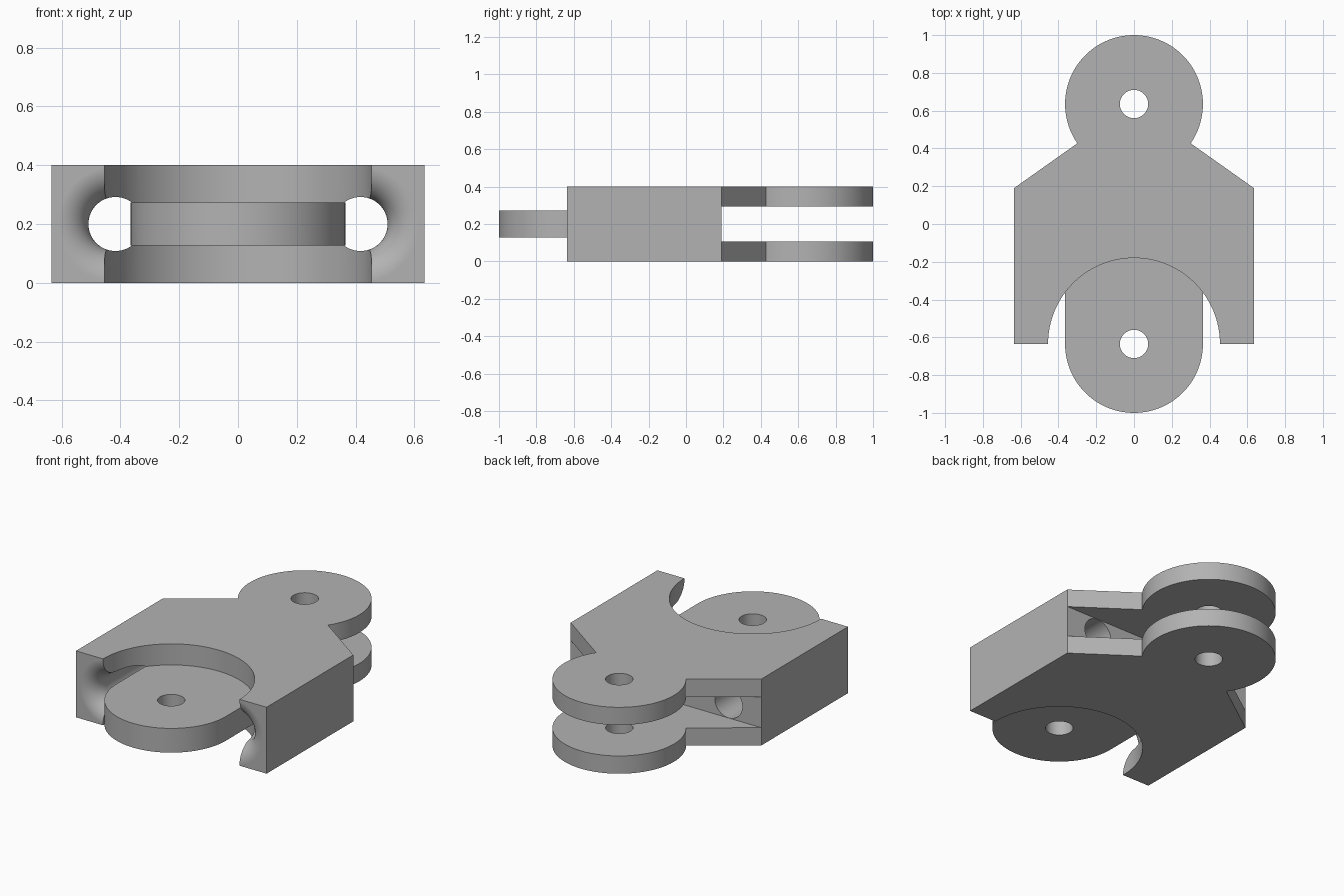
import bpy
import bmesh
from math import sin, cos, pi, radians, asin, acos

cube = bpy.data.objects.get("Cube")
if cube:
    bpy.data.objects.remove(cube, do_unlink=True)

HEIGHT = 0.4
MID = HEIGHT / 2
HALF_W = 0.635      # half width, also distance from centre to each pivot
LUG_R = 0.365
CUT_R = 0.455
PIN_R = 0.075
TUNNEL_X, TUNNEL_R, FLARE = 0.417, 0.092, 0.105
SHOULDER = 0.19

grey = bpy.data.materials.new("matte grey")
grey.use_nodes = True
grey.diffuse_color = (0.45, 0.45, 0.45, 1)
grey.node_tree.nodes["Principled BSDF"].inputs["Base Color"].default_value = (0.45, 0.45, 0.45, 1)


def arc(cy, r, start, end, n):
    """Points on an arc centred at (0, cy)."""
    return [(r * cos(start + (end - start) * i / n),
             cy + r * sin(start + (end - start) * i / n)) for i in range(n + 1)]


def finish(name, bm):
    bmesh.ops.recalc_face_normals(bm, faces=bm.faces)
    mesh = bpy.data.meshes.new(name)
    bm.to_mesh(mesh)
    bm.free()
    mesh.materials.append(grey)
    obj = bpy.data.objects.new(name, mesh)
    bpy.context.collection.objects.link(obj)
    return obj


def prism(name, outline, z0, z1):
    """Extrude a flat outline from z0 to z1."""
    bm = bmesh.new()
    face = bm.faces.new([bm.verts.new((x, y, z0)) for x, y in outline])
    side = bmesh.ops.extrude_face_region(bm, geom=[face])["geom"]
    verts = [v for v in side if isinstance(v, bmesh.types.BMVert)]
    bmesh.ops.translate(bm, verts=verts, vec=(0, 0, z1 - z0))
    return finish(name, bm)


def round_cutter(name, cy, r, n=96):
    return prism(name, arc(cy, r, 0, 2 * pi, n)[:-1], -0.1, HEIGHT + 0.1)


def flared_tunnel(name, x):
    """Lengthwise round bore whose front mouth opens in a rounded flare."""
    rim = TUNNEL_R + FLARE
    steps = 14
    profile = [(TUNNEL_R, SHOULDER + 0.1)]
    profile += [(rim - FLARE * cos(pi / 2 * i / steps),
                 -HALF_W + FLARE * (1 - sin(pi / 2 * i / steps))) for i in range(steps + 1)]
    profile.append((rim, -HALF_W - 0.1))
    bm = bmesh.new()
    n = 64
    rings = [[bm.verts.new((x + r * cos(2 * pi * k / n), y, MID + r * sin(2 * pi * k / n)))
              for k in range(n)] for r, y in profile]
    for a, b in zip(rings, rings[1:]):
        for k in range(n):
            bm.faces.new((a[k], a[(k + 1) % n], b[(k + 1) % n], b[k]))
    bm.faces.new(rings[0])
    bm.faces.new(rings[-1])
    return finish(name, bm)


def cut(obj, cutters):
    bpy.context.view_layer.objects.active = obj
    for cutter in cutters:
        mod = obj.modifiers.new("cut", "BOOLEAN")
        mod.operation = "DIFFERENCE"
        mod.solver = "EXACT"
        mod.object = cutter
        bpy.ops.object.modifier_apply(modifier=mod.name)
        bpy.data.objects.remove(cutter, do_unlink=True)


def smooth(obj):
    bpy.ops.object.select_all(action="DESELECT")
    obj.select_set(True)
    bpy.context.view_layer.objects.active = obj
    bpy.ops.object.shade_smooth_by_angle(angle=radians(30))
    weighted = obj.modifiers.new("clean normals", "WEIGHTED_NORMAL")
    weighted.keep_sharp = True


# Body: block with sloped shoulders running into the round rear lugs
neck = asin(0.57)   # half angle of the neck seen from the rear pivot
outline = [(-HALF_W, SHOULDER), (-HALF_W, -HALF_W), (HALF_W, -HALF_W), (HALF_W, SHOULDER)]
neck_angle = acos(0.3 / LUG_R)
outline += arc(HALF_W, LUG_R, -neck_angle, pi + neck_angle, 80)
body = prism("link_body", outline, 0, HEIGHT)

# Front recess, rear slot between the two lugs, pin hole and side tunnels
slot = prism("slot_cutter", [(-1, SHOULDER), (1, SHOULDER), (1, 1.2), (-1, 1.2)], 0.107, 0.293)
cut(body, [round_cutter("recess_cutter", -HALF_W, CUT_R, 128),
           slot,
           round_cutter("rear_pin_cutter", HALF_W, PIN_R, 48),
           flared_tunnel("left_tunnel_cutter", TUNNEL_X),
           flared_tunnel("right_tunnel_cutter", -TUNNEL_X)])
smooth(body)

# Front tongue: rounded tip, back end following the recess wall
reach = CUT_R + 0.002
edge = acos(LUG_R / reach)
tongue_outline = arc(-HALF_W, LUG_R, -pi, 0, 64) + arc(-HALF_W, reach, edge, pi - edge, 48)
tongue = prism("front_tongue", tongue_outline, 0.127, 0.273)
cut(tongue, [round_cutter("front_pin_cutter", -HALF_W, PIN_R, 48)])
smooth(tongue)
